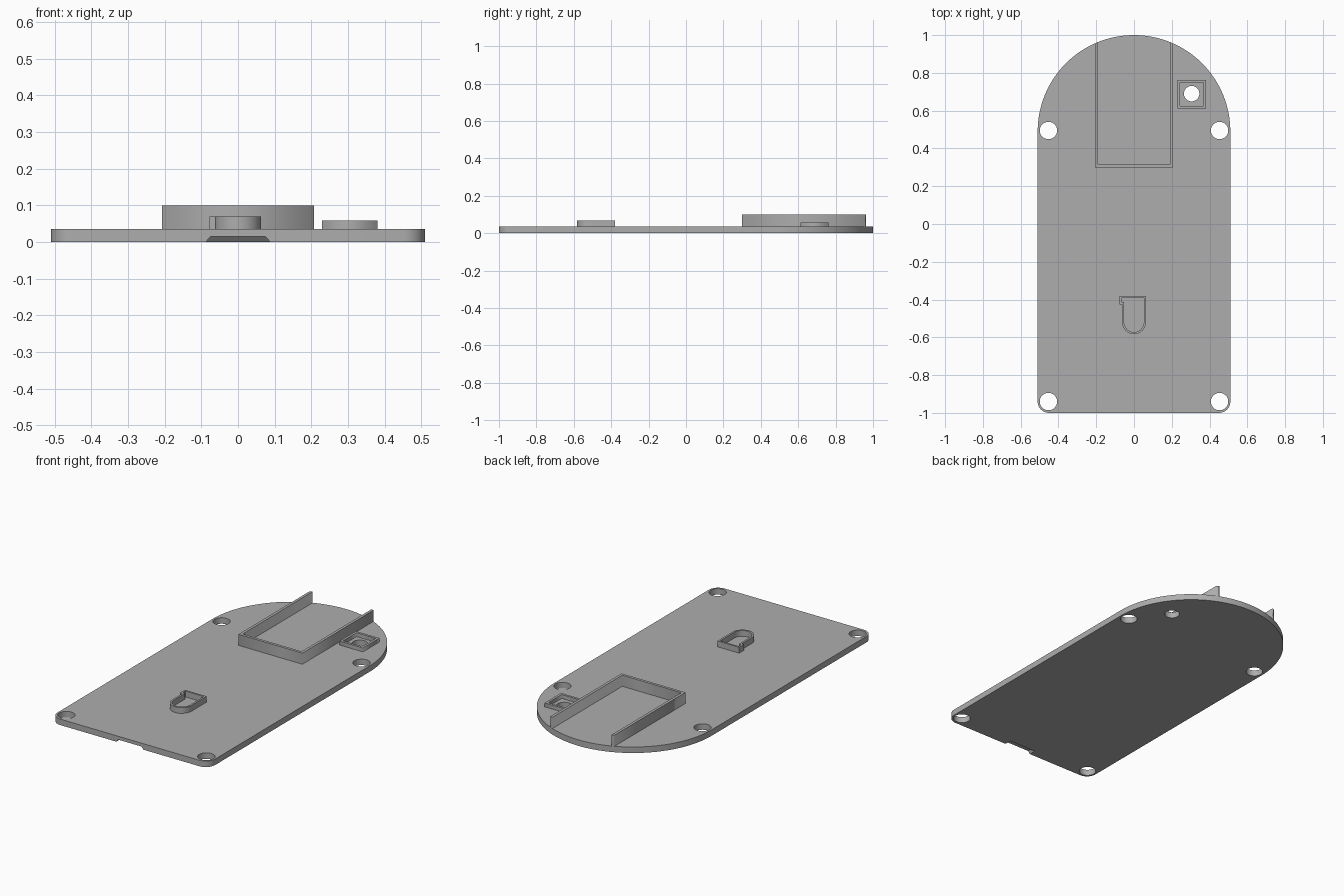
import bpy, bmesh
from math import sin, cos, pi, sqrt, radians

cube = bpy.data.objects.get("Cube")
if cube:
    bpy.data.objects.remove(cube, do_unlink=True)

# Single grey plastic
grey = bpy.data.materials.new("grey_plastic")
grey.use_nodes = True
COLOR = (0.42, 0.42, 0.42, 1)
grey.diffuse_color = COLOR
grey.node_tree.nodes["Principled BSDF"].inputs["Base Color"].default_value = COLOR


def arc(cx, cy, r, a0, a1, n):
    """Points along an arc, angles in degrees."""
    angles = [radians(a0 + (a1 - a0) * i / n) for i in range(n + 1)]
    return [(cx + r * cos(a), cy + r * sin(a)) for a in angles]


def circle(cx, cy, r, n=48):
    return arc(cx, cy, r, 0, 360, n)[:-1]


def rect(cx, cy, half):
    return [(cx + sx * half, cy + sy * half) for sx, sy in ((-1, -1), (1, -1), (1, 1), (-1, 1))]


def extrude(name, loops, z0, z1):
    """Solid from a flat outline (first loop) with holes (other loops)."""
    curve = bpy.data.curves.new(name, "CURVE")
    curve.dimensions = "2D"
    curve.fill_mode = "BOTH"
    curve.extrude = (z1 - z0) / 2
    for loop in loops:
        spline = curve.splines.new("POLY")
        spline.points.add(len(loop) - 1)
        for point, (x, y) in zip(spline.points, loop):
            point.co = (x, y, 0, 1)
        spline.use_cyclic_u = True
    temp = bpy.data.objects.new(name + "_outline", curve)
    bpy.context.collection.objects.link(temp)
    bpy.context.view_layer.update()
    mesh = bpy.data.meshes.new_from_object(temp.evaluated_get(bpy.context.evaluated_depsgraph_get()))
    bpy.data.objects.remove(temp, do_unlink=True)
    bm = bmesh.new()
    bm.from_mesh(mesh)
    bmesh.ops.translate(bm, vec=(0, 0, (z0 + z1) / 2), verts=bm.verts)
    bmesh.ops.remove_doubles(bm, verts=bm.verts, dist=1e-5)
    bmesh.ops.recalc_face_normals(bm, faces=bm.faces)
    bm.to_mesh(mesh)
    bm.free()
    mesh.materials.clear()
    mesh.materials.append(grey)
    obj = bpy.data.objects.new(name, mesh)
    bpy.context.collection.objects.link(obj)
    return obj


def smooth(obj):
    bpy.ops.object.select_all(action="DESELECT")
    obj.select_set(True)
    bpy.context.view_layer.objects.active = obj
    bpy.ops.object.shade_smooth_by_angle(angle=radians(25))


W, T = 0.51, 0.035          # plate half width and thickness
ARC_Y = 1 - W               # centre of the rounded back end
CORNER = 0.06

# Base plate with round back, corner holes and one screw hole
outline = (arc(0, ARC_Y, W, 0, 180, 96)
           + arc(-W + CORNER, -1 + CORNER, CORNER, 180, 270, 12)
           + arc(W - CORNER, -1 + CORNER, CORNER, 270, 360, 12))
holes = [circle(sx * 0.453, y, 0.046) for sx in (-1, 1) for y in (-0.94, 0.495)]
holes.append(circle(0.305, 0.69, 0.041))
plate = extrude("base_plate", [outline] + holes, 0, T)

# Bevelled pry notch under the front edge
bm = bmesh.new()
rings = []
for z, half, back in ((-0.005, 0.092, -0.954), (0.015, 0.075, -0.972)):
    rings.append([bm.verts.new((x, y, z)) for x, y in
                  ((-half, -1.02), (half, -1.02), (half, back), (-half, back))])
low, high = rings
bm.faces.new(low[::-1])
bm.faces.new(high)
for i in range(4):
    j = (i + 1) % 4
    bm.faces.new((low[i], low[j], high[j], high[i]))
mesh = bpy.data.meshes.new("notch_cutter")
bm.to_mesh(mesh)
bm.free()
mesh.materials.append(grey)
cutter = bpy.data.objects.new("notch_cutter", mesh)
bpy.context.collection.objects.link(cutter)
cutter.hide_render = True
cutter.hide_set(True)
cut = plate.modifiers.new("notch", "BOOLEAN")
cut.operation = "DIFFERENCE"
cut.solver = "EXACT"
cut.object = cutter
bpy.ops.object.select_all(action="DESELECT")
bpy.context.view_layer.objects.active = plate
plate.select_set(True)
bpy.ops.object.modifier_apply(modifier="notch")
bpy.data.objects.remove(cutter, do_unlink=True)
smooth(plate)

# Three-sided tray wall, ends following the round edge
OUT, INN, FRONT = 0.207, 0.191, 0.3


def edge_y(x):
    return ARC_Y + sqrt(W * W - x * x)


half_wall = [(OUT, FRONT), (OUT, edge_y(OUT)), (INN, edge_y(INN)), (INN, FRONT + 0.016)]
extrude("tray_wall", [half_wall + [(-x, y) for x, y in half_wall[::-1]]], T, 0.1)

# Square frame around the screw hole
extrude("screw_frame", [rect(0.305, 0.687, 0.076), rect(0.305, 0.687, 0.062)], T, 0.058)


# D-shaped holder with a small side pocket, as a thin wall
def holder_loop(inset):
    r = 0.063 - inset
    top, side, step = -0.38 - inset, -0.078 + inset, -0.425 + inset
    return ([(r, top), (side, top), (side, step), (-r, step)]
            + arc(0, -0.52, r, 180, 360, 32))


smooth(extrude("button_holder", [holder_loop(0), holder_loop(0.011)], T, 0.069))
